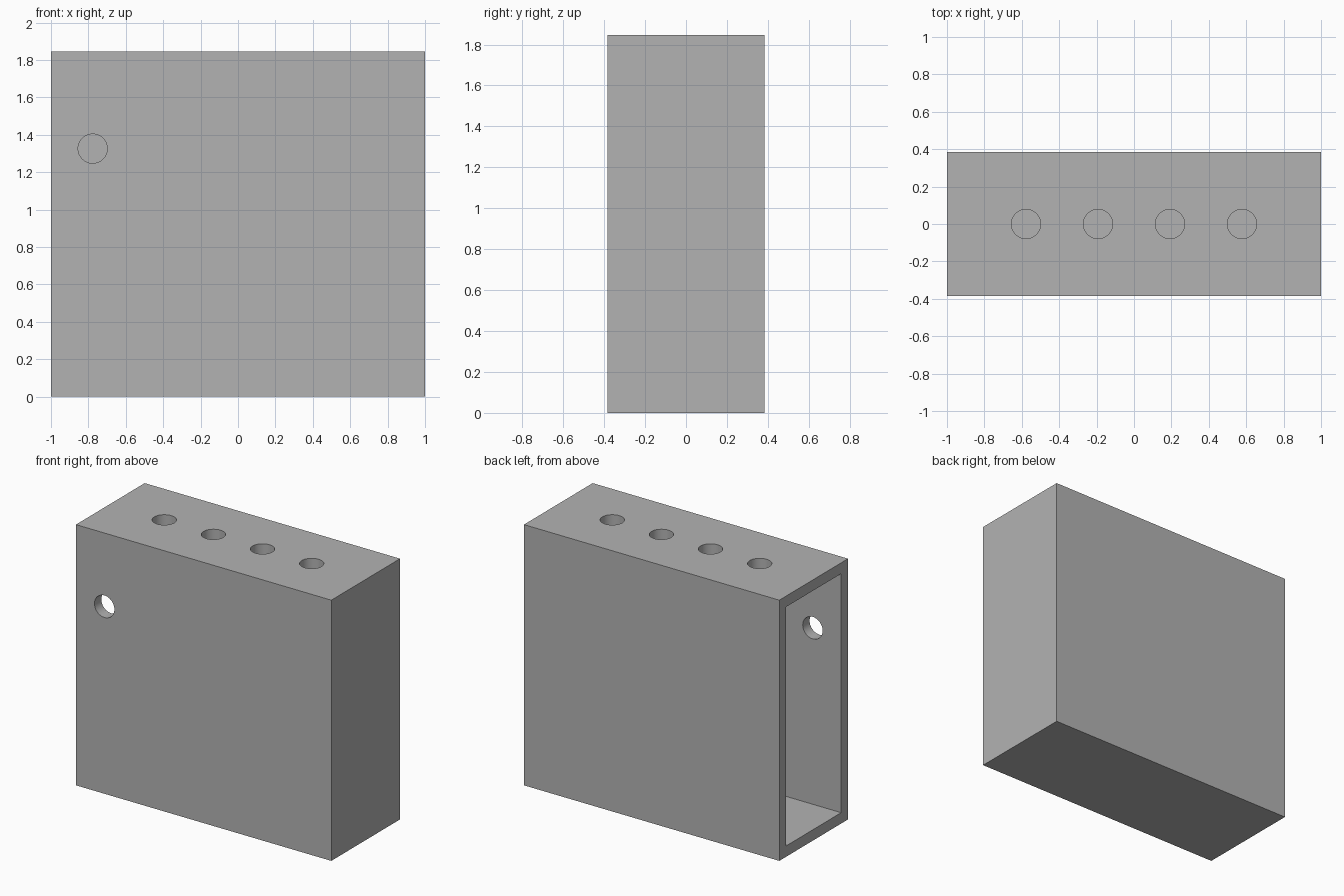
import bpy
import math

if "Cube" in bpy.data.objects:
    bpy.data.objects.remove(bpy.data.objects["Cube"], do_unlink=True)

WIDTH, DEPTH, HEIGHT = 2.0, 0.769, 1.846
WALL = 0.077
HOLE_RADIUS = 0.078

# Single grey material
grey = bpy.data.materials.new("plain grey")
grey.use_nodes = True
colour = (0.45, 0.45, 0.45, 1)
grey.diffuse_color = colour
grey.node_tree.nodes["Principled BSDF"].inputs["Base Color"].default_value = colour


def box(name, size, location):
    bpy.ops.mesh.primitive_cube_add(size=1, location=location)
    obj = bpy.context.object
    obj.name = name
    obj.scale = size
    bpy.ops.object.transform_apply(location=False, rotation=False, scale=True)
    obj.data.materials.append(grey)
    return obj


def drill(name, location, rotation=(0, 0, 0)):
    bpy.ops.mesh.primitive_cylinder_add(vertices=64, radius=HOLE_RADIUS, depth=WALL * 3,
                                        location=location, rotation=rotation)
    obj = bpy.context.object
    obj.name = name
    obj.data.materials.append(grey)
    return obj


# Outer case
case = box("hollow_case", (WIDTH, DEPTH, HEIGHT), (0, 0, HEIGHT / 2))

# Cavity, open at the -x end
cutters = [box("cavity_cutter", (WIDTH, DEPTH - 2 * WALL, HEIGHT - 2 * WALL),
               (-WALL, 0, HEIGHT / 2))]

# Row of four holes through the top wall
for i in range(4):
    x = (i - 1.5) * 0.385
    cutters.append(drill(f"top_hole_cutter_{i + 1}", (x, 0, HEIGHT - WALL / 2)))

# Single hole through the front wall
cutters.append(drill("front_hole_cutter", (-0.777, -DEPTH / 2 + WALL / 2, 1.326),
                     (math.pi / 2, 0, 0)))

# Cut the case, then drop the cutters
bpy.ops.object.select_all(action='DESELECT')
case.select_set(True)
bpy.context.view_layer.objects.active = case
for cutter in cutters:
    cutter.hide_render = True
    mod = case.modifiers.new(cutter.name, 'BOOLEAN')
    mod.operation = 'DIFFERENCE'
    mod.solver = 'EXACT'
    mod.object = cutter
    bpy.ops.object.modifier_apply(modifier=mod.name)
for cutter in cutters:
    bpy.data.objects.remove(cutter, do_unlink=True)

bpy.ops.object.shade_smooth_by_angle(angle=math.radians(30))
